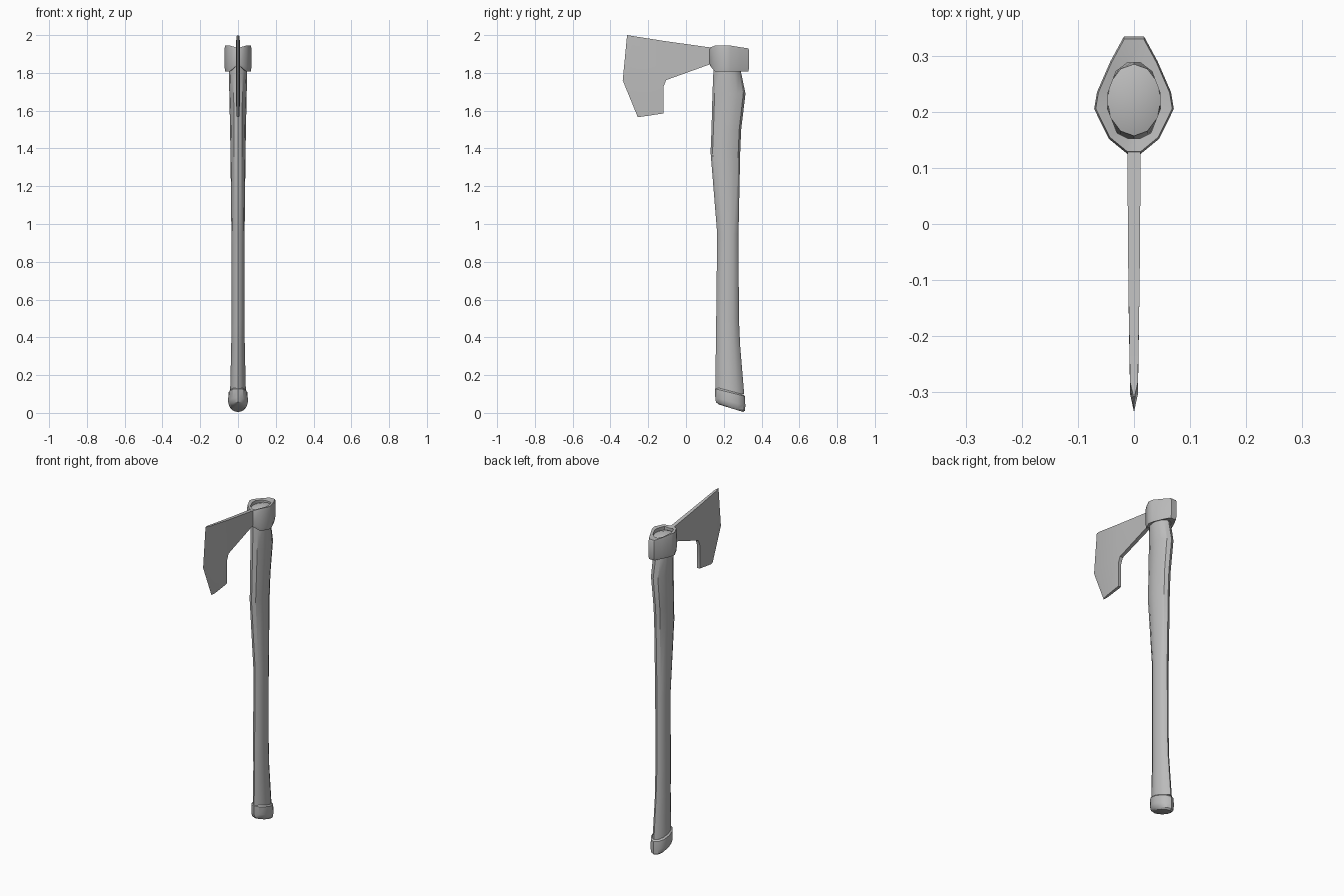
import bpy, bmesh
from math import sin, cos, pi, radians

cube = bpy.data.objects.get("Cube")
if cube:
    bpy.data.objects.remove(cube)

grey = bpy.data.materials.new("plain grey")
grey.use_nodes = True
COLOUR = (0.5, 0.5, 0.5, 1)
grey.diffuse_color = COLOUR
grey.node_tree.nodes["Principled BSDF"].inputs["Base Color"].default_value = COLOUR


def finish(bm, name, angle=35):
    bmesh.ops.recalc_face_normals(bm, faces=bm.faces)
    mesh = bpy.data.meshes.new(name)
    bm.to_mesh(mesh)
    bm.free()
    mesh.materials.append(grey)
    obj = bpy.data.objects.new(name, mesh)
    bpy.context.collection.objects.link(obj)
    bpy.ops.object.select_all(action='DESELECT')
    obj.select_set(True)
    bpy.context.view_layer.objects.active = obj
    bpy.ops.object.shade_smooth_by_angle(angle=radians(angle))
    return obj


def loft(bm, rings, loop=False):
    """Skin a list of closed rings of points."""
    rows = [[bm.verts.new(p) for p in ring] for ring in rings]
    n = len(rows[0])
    pairs = list(zip(rows, rows[1:])) + ([(rows[-1], rows[0])] if loop else [])
    for a, b in pairs:
        for i in range(n):
            j = (i + 1) % n
            bm.faces.new((a[i], a[j], b[j], b[i]))
    return rows


def oval(y0, y1, half, z0, z1, pinch=0, n=12):
    """Oval ring; z runs from z0 at the front to z1 at the back."""
    mid, r, pts = (y0 + y1) / 2, (y1 - y0) / 2, []
    for i in range(n):
        a = 2 * pi * i / n
        t = sin(a)
        width = half * (1 - pinch * t * t)
        pts.append((width * cos(a), mid + r * t, z0 + (z1 - z0) * (t + 1) / 2))
    return pts


# Handle: curved shaft, pinched where the grip is carved
bm = bmesh.new()
sections = [(.155, .308, .042, .10, .3), (.158, .287, .036, .35, .3),
            (.160, .280, .034, .50, .1), (.165, .278, .035, .95, 0),
            (.130, .287, .040, 1.38, 0), (.135, .292, .042, 1.50, 0),
            (.140, .315, .046, 1.69, 0), (.145, .290, .049, 1.81, 0),
            (.157, .285, .048, 1.92, 0)]
rows = loft(bm, [oval(y0, y1, h, z, z, p) for y0, y1, h, z, p in sections])
bm.faces.new(rows[0])
tip = bm.verts.new((0, .22, 1.94))
for a, b in zip(rows[-1], rows[-1][1:] + rows[-1][:1]):
    bm.faces.new((a, b, tip))
finish(bm, "handle")

# Pommel: slanted cap on the lower end
bm = bmesh.new()
rows = loft(bm, [oval(.172, .302, .036, .045, .005),
                 oval(.158, .313, .046, .058, .012),
                 oval(.155, .314, .053, .080, .040),
                 oval(.153, .312, .050, .128, .088),
                 oval(.162, .304, .042, .135, .097)])
bm.faces.new(rows[0])
bm.faces.new(rows[-1])
finish(bm, "pommel")

# Socket: teardrop collar around the handle
half_outer = [(.012, .125), (.045, .152), (.071, .205), (.066, .235),
              (.042, .290), (.018, .334)]
half_inner = [(.010, .152), (.030, .162), (.047, .205), (.046, .235),
              (.032, .272), (.011, .288)]


def teardrop(half, top, z_front, z_mid, z_back, scale=1):
    heights = [z_front, z_mid, z_mid, z_mid, z_mid * .4 + z_back * .6, z_back]
    side = [(x * scale, .22 + (y - .22) * scale, z) for (x, y), z in zip(half, heights)]
    return side + [(-x, y, z) for x, y, z in reversed(side)]


bm = bmesh.new()
loft(bm, [teardrop(half_inner, False, 1.835, 1.815, 1.815),
          teardrop(half_outer, False, 1.835, 1.808, 1.808, .96),
          teardrop(half_outer, False, 1.850, 1.830, 1.825),
          teardrop(half_outer, True, 1.925, 1.930, 1.920),
          teardrop(half_outer, True, 1.935, 1.945, 1.930, .96),
          teardrop(half_inner, True, 1.932, 1.940, 1.928)], loop=True)
finish(bm, "socket", 40)

# Blade: bearded sheet, thin body with a bevel running to the cutting edge
points = {  # y, z, half thickness
    "edge_top": (-.312, 2.0, 0), "edge_mid": (-.335, 1.76, 0), "edge_low": (-.255, 1.565, 0),
    "bevel_top": (-.282, 1.995, .007), "bevel_mid": (-.303, 1.76, .007),
    "bevel_low": (-.230, 1.569, .007), "beard": (-.12, 1.585, .009),
    "notch": (-.12, 1.725, .010), "throat": (-.105, 1.762, .010),
    "spine": (-.11, 1.968, .010), "root_top": (.14, 1.933, .012), "root_low": (.14, 1.85, .012)}
panels = [("edge_top", "edge_mid", "bevel_mid", "bevel_top"),
          ("edge_mid", "edge_low", "bevel_low", "bevel_mid"),
          ("bevel_top", "bevel_mid", "throat", "spine"),
          ("bevel_mid", "bevel_low", "beard", "notch", "throat"),
          ("spine", "throat", "root_low", "root_top")]
rim = ["edge_low", "bevel_low", "beard", "notch", "throat", "root_low",
       "root_top", "spine", "bevel_top", "edge_top"]
bm = bmesh.new()
left = {k: bm.verts.new((h, y, z)) for k, (y, z, h) in points.items()}
right = {k: bm.verts.new((-h, y, z)) if h else left[k] for k, (y, z, h) in points.items()}
for panel in panels:
    bm.faces.new([left[k] for k in panel])
    bm.faces.new([right[k] for k in reversed(panel)])
for a, b in zip(rim, rim[1:]):
    bm.faces.new(list(dict.fromkeys((left[a], left[b], right[b], right[a]))))
finish(bm, "blade", 30)
